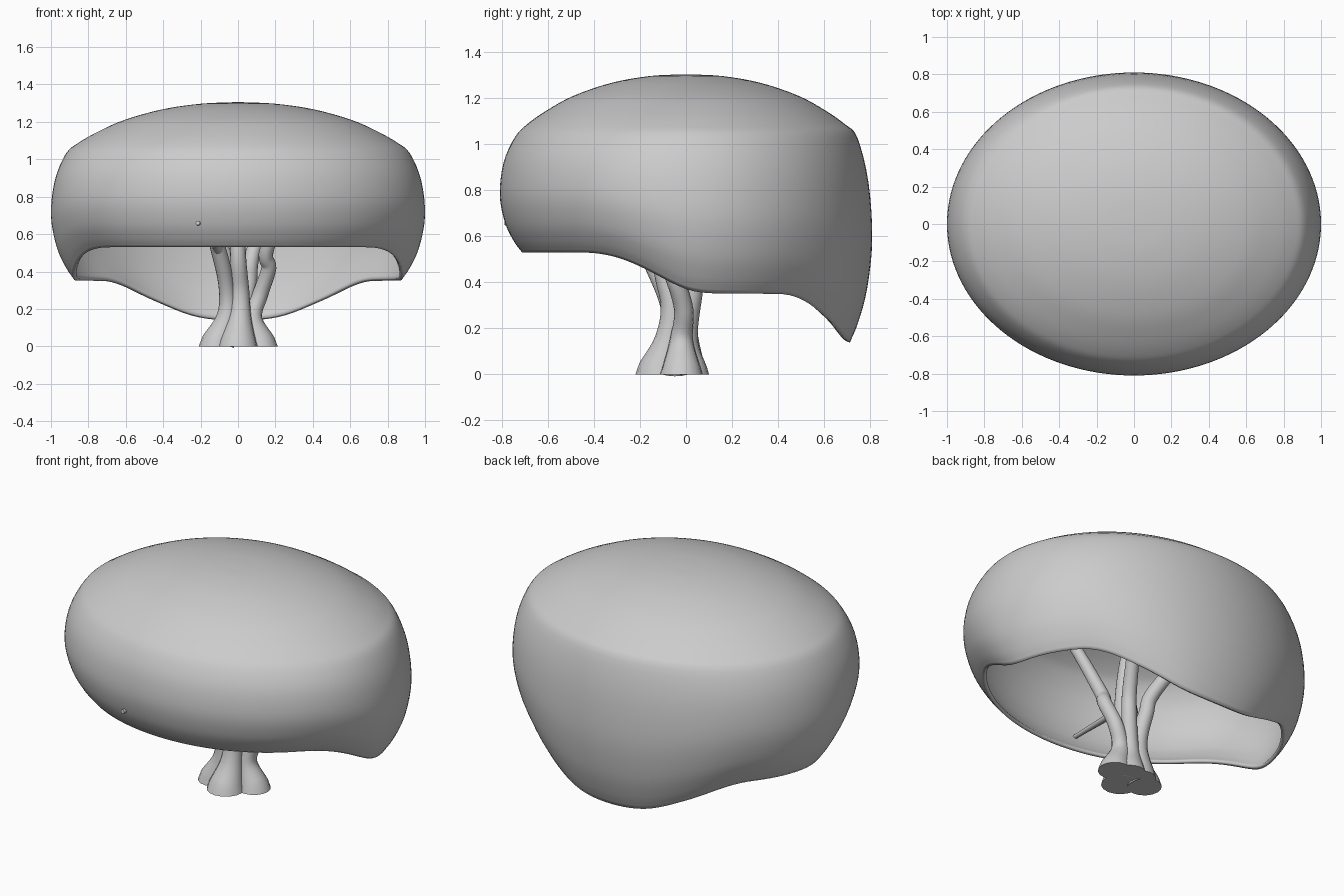
import bpy, bmesh, math
from mathutils import Vector

if "Cube" in bpy.data.objects:
    bpy.data.objects.remove(bpy.data.objects["Cube"])

grey = bpy.data.materials.new("plain grey")
grey.diffuse_color = (0.6, 0.6, 0.6, 1)
grey.use_nodes = True
grey.node_tree.nodes["Principled BSDF"].inputs["Base Color"].default_value = grey.diffuse_color


def spline(pts, n):
    """Catmull-Rom through points of any dimension, n steps per span."""
    p = [Vector(q) for q in pts]
    p = [2 * p[0] - p[1]] + p + [2 * p[-1] - p[-2]]
    out = []
    for i in range(1, len(p) - 2):
        a, b, c, d = p[i - 1:i + 3]
        for k in range(n):
            t = k / n
            out.append(0.5 * (2 * b + (c - a) * t + (2 * a - 5 * b + 4 * c - d) * t * t
                              + (3 * b - a - 3 * c + d) * t ** 3))
    return out + [p[-2]]


def make(name, bm, angle=50):
    me = bpy.data.meshes.new(name)
    bm.to_mesh(me)
    bm.free()
    ob = bpy.data.objects.new(name, me)
    bpy.context.collection.objects.link(ob)
    me.materials.append(grey)
    bpy.ops.object.select_all(action='DESELECT')
    ob.select_set(True)
    bpy.context.view_layer.objects.active = ob
    bpy.ops.object.shade_smooth_by_angle(angle=math.radians(angle))
    return ob


# Canopy shell: oval dome whose rim drops from front to back
RIM = [(-0.72, .53), (-.40, .53), (-.30, .512), (-.2, .472), (-.1, .418), (0, .365), (.08, .352),
       (.45, .35), (.53, .315), (.635, .225), (.694, .15), (.72, .132)]


def rim_height(y):
    for (a, za), (b, zb) in zip(RIM, RIM[1:]):
        if y <= b:
            return za + (zb - za) * (y - a) / (b - a)
    return RIM[-1][1]


N = 128
angles = [2 * math.pi * j / N for j in range(N)]
rim = [rim_height(.713 * math.sin(a)) for a in angles]
for _ in range(3):
    rim = [(rim[j - 1] + 2 * rim[j] + rim[(j + 1) % N]) / 4 for j in range(N)]

LOWER = [(.88, 0), (.925, .1), (.972, .26), (1.0, .5), (.98, .78)]       # radius, fraction up
UPPER = [(.92, 1.03), (.85, 1.09), (.74, 1.152), (.6, 1.213), (.4, 1.268), (.2, 1.297), (.03, 1.305)]

bm = bmesh.new()
cols = []
for a, z0 in zip(angles, rim):
    prof = [(r, z0 + u * (1.03 - z0)) for r, u in LOWER] + UPPER
    cols.append([bm.verts.new((q[0] * math.cos(a), .81 * q[0] * math.sin(a), q[1]))
                 for q in spline(prof, 4)])
for j in range(N):
    c, d = cols[j], cols[(j + 1) % N]
    for i in range(len(c) - 1):
        bm.faces.new((c[i], d[i], d[i + 1], c[i + 1]))
bm.faces.new([c[-1] for c in cols])
canopy = make("canopy", bm, 60)
solid = canopy.modifiers.new("thickness", 'SOLIDIFY')
solid.thickness = .02
solid.offset = -1


# Tapered limbs: x, y, z, radius
def limb(name, pts, sides=16):
    path = spline(pts, 6)
    bm = bmesh.new()
    rings = []
    for i, p in enumerate(path):
        t = (path[min(i + 1, len(path) - 1)] - path[max(i - 1, 0)]).to_3d()
        t = Vector((t[0], t[1], t[2])).normalized()
        if p[2] < .01:
            t = Vector((0, 0, 1))          # feet are cut flat
        ref = Vector((1, 0, 0))
        v = t.cross(ref).normalized()
        u = v.cross(t)
        c = Vector((p[0], p[1], p[2]))
        rings.append([bm.verts.new(c + p[3] * (u * math.cos(2 * math.pi * k / sides)
                                               + v * math.sin(2 * math.pi * k / sides)))
                      for k in range(sides)])
    for a, b in zip(rings, rings[1:]):
        for k in range(sides):
            m = (k + 1) % sides
            bm.faces.new((a[k], a[m], b[m], b[k]))
    bm.faces.new(rings[0])
    bm.faces.new(rings[-1])
    bmesh.ops.recalc_face_normals(bm, faces=bm.faces)
    return make(name, bm)


limb("left_branch", [(-.115, -.05, 0, .095), (-.06, -.05, .15, .058), (-.06, -.07, .3, .042),
                     (-.1, -.15, .5, .042), (-.2, -.3, .8, .035), (-.38, -.4, 1.08, .02)])
limb("front_branch", [(.0, -.115, 0, .105), (.01, -.075, .15, .062), (.01, -.06, .3, .05),
                      (.0, -.1, .5, .042), (.0, -.05, .8, .035), (.0, .1, 1.15, .02)])
limb("right_branch", [(.12, -.02, 0, .092), (.08, -.02, .15, .05), (.12, -.01, .28, .042),
                      (.165, -.05, .42, .04), (.155, -.1, .52, .038), (.3, -.2, .85, .03),
                      (.46, -.28, 1.04, .018)])
limb("back_right_branch", [(.04, .01, 0, .09), (.03, .0, .15, .052), (.06, .03, .35, .042),
                           (.08, .06, .5, .04), (.2, .27, .85, .03), (.28, .38, 1.06, .018)])
limb("back_left_branch", [(-.04, .0, 0, .09), (-.03, .0, .2, .05), (-.06, .03, .4, .042),
                          (-.1, .06, .55, .04), (-.3, .25, .9, .03), (-.42, .3, 1.05, .018)])
# Thin twig reaching the front wall of the canopy
limb("front_twig", [(-.1, -.15, .5, .03), (-.13, -.3, .58, .022), (-.18, -.55, .63, .016),
                    (-.215, -.787, .66, .012)], 10)
